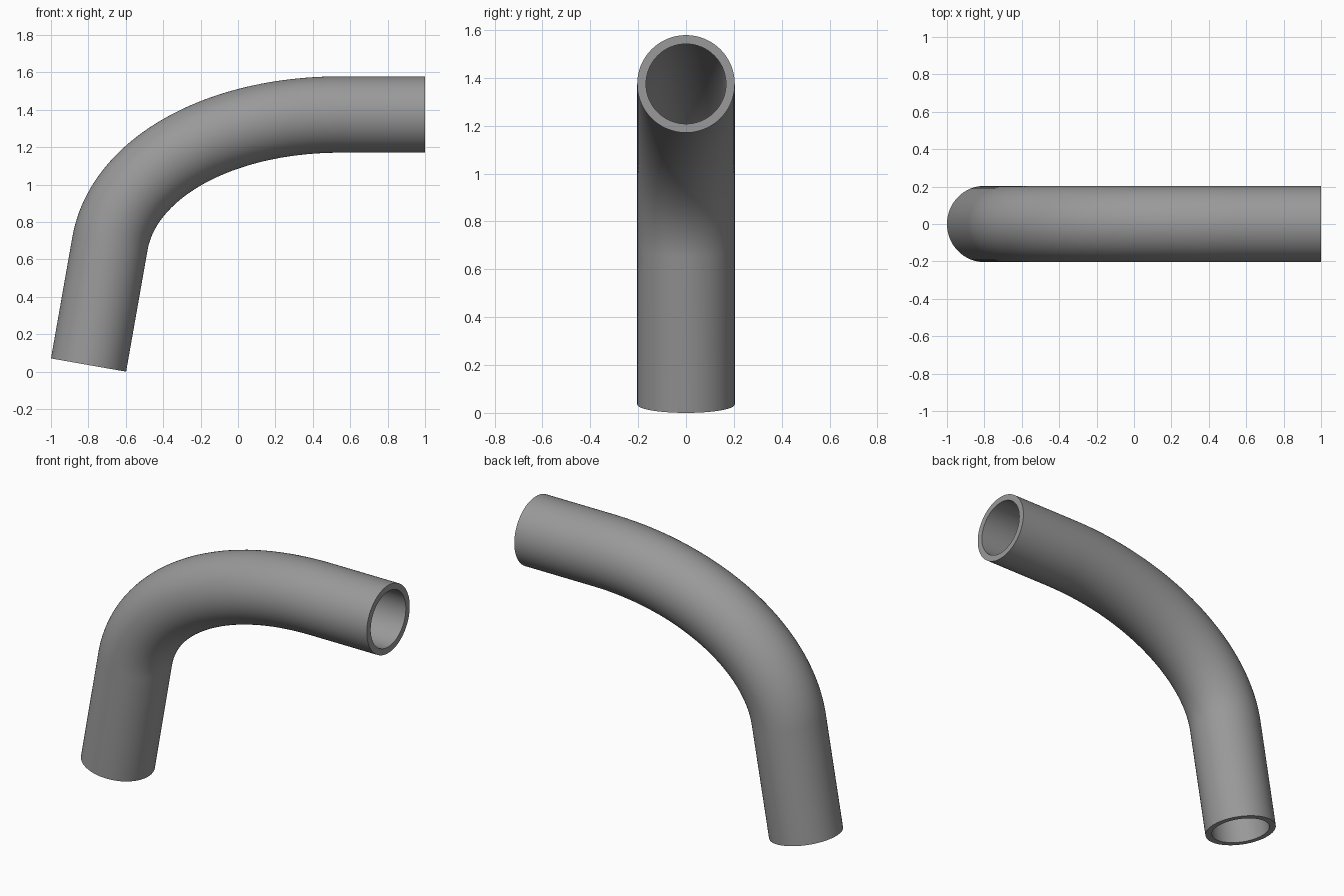
import bpy, bmesh, math
from mathutils import Vector
from mathutils.geometry import interpolate_bezier

if "Cube" in bpy.data.objects:
    bpy.data.objects.remove(bpy.data.objects["Cube"])

OUTER, INNER, SIDES = 0.204, 0.167, 64
TILT = math.radians(80)

# Centre line: straight leg, sweeping bend, straight outlet
leg_dir = Vector((math.cos(TILT), 0, math.sin(TILT)))
foot = Vector((-1 + OUTER * math.sin(TILT), 0, OUTER * math.cos(TILT)))
bend_start = foot + leg_dir * 0.66
bend_end = Vector((0.55, 0, 1.375))
outlet = Vector((1, 0, 1.375))
corner = foot + leg_dir * ((outlet.z - foot.z) / leg_dir.z)
bend = interpolate_bezier(bend_start, bend_start.lerp(corner, 0.585),
                          bend_end.lerp(corner, 0.585), bend_end, 49)
path = [foot] + bend + [outlet]

bm = bmesh.new()


def ring(i, radius):
    """Circle of vertices square to the centre line at point i."""
    if i == 0:
        t = leg_dir
    elif i == len(path) - 1:
        t = Vector((1, 0, 0))
    else:
        t = ((path[i + 1] - path[i]).normalized()
             + (path[i] - path[i - 1]).normalized()).normalized()
    normal, side = Vector((-t.z, 0, t.x)), Vector((0, 1, 0))
    angles = [2 * math.pi * k / SIDES for k in range(SIDES)]
    return [bm.verts.new(path[i] + radius * (math.cos(a) * normal + math.sin(a) * side))
            for a in angles]


# Outer wall up the path, inner wall back down, closed by the two rims
n = len(path)
loops = [ring(i, OUTER) for i in range(n)] + [ring(i, INNER) for i in reversed(range(n))]
for a, b in zip(loops, loops[1:] + loops[:1]):
    for k in range(SIDES):
        j = (k + 1) % SIDES
        bm.faces.new((a[k], a[j], b[j], b[k]))
bmesh.ops.recalc_face_normals(bm, faces=bm.faces)

mesh = bpy.data.meshes.new("bent_pipe")
bm.to_mesh(mesh)
bm.free()
pipe = bpy.data.objects.new("bent_pipe", mesh)
bpy.context.collection.objects.link(pipe)

# Plain grey metal
grey = bpy.data.materials.new("grey")
grey.diffuse_color = (0.32, 0.32, 0.32, 1)
grey.use_nodes = True
grey.node_tree.nodes["Principled BSDF"].inputs["Base Color"].default_value = grey.diffuse_color
mesh.materials.append(grey)

# Smooth walls, sharp rims
bpy.context.view_layer.objects.active = pipe
pipe.select_set(True)
bpy.ops.object.shade_smooth_by_angle(angle=math.radians(30))
